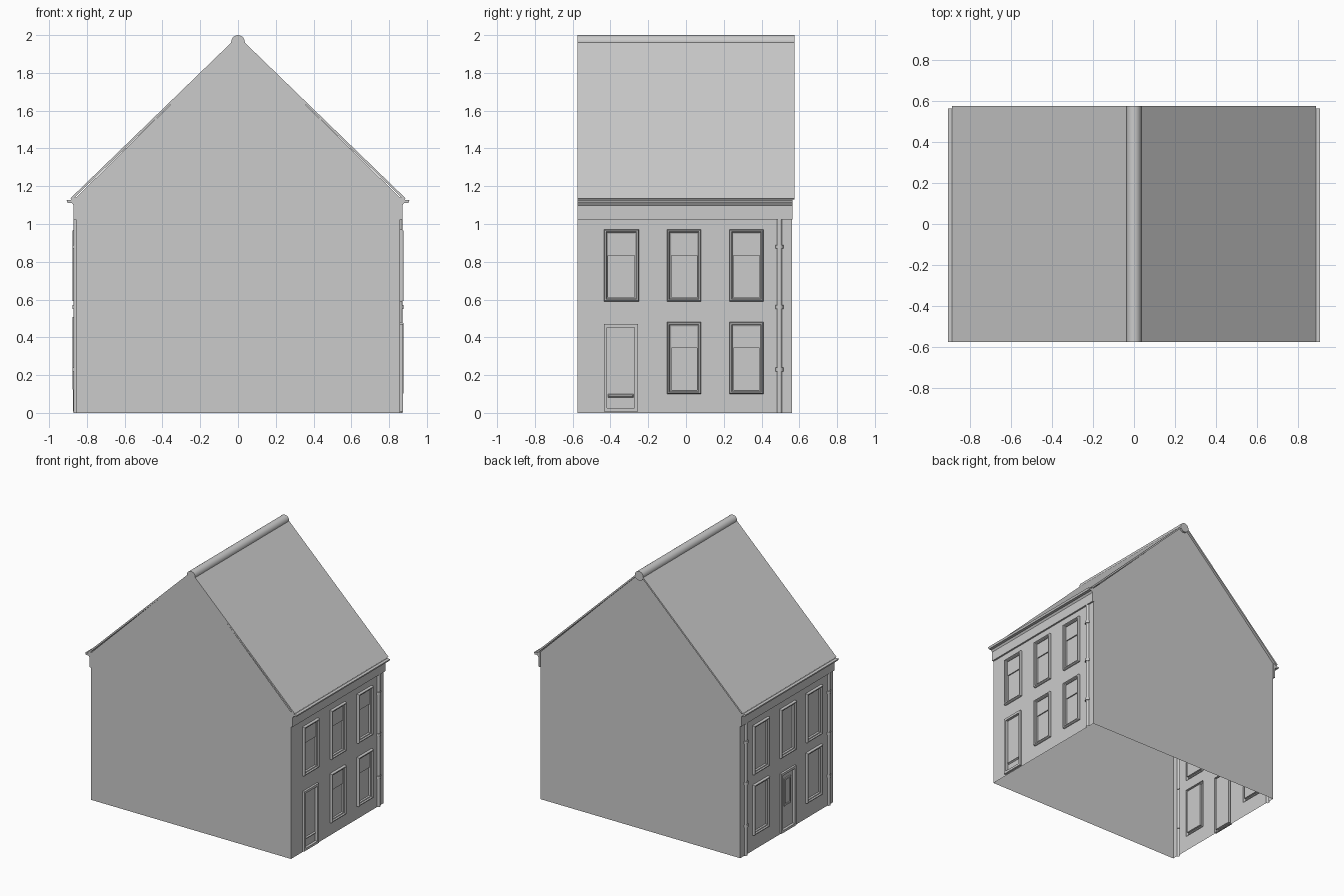
import bpy, bmesh, math

if "Cube" in bpy.data.objects:
    bpy.data.objects.remove(bpy.data.objects["Cube"])

GREY = (0.6, 0.6, 0.6, 1)
stone = bpy.data.materials.new("plain grey")
stone.use_nodes = True
stone.diffuse_color = GREY
stone.node_tree.nodes["Principled BSDF"].inputs["Base Color"].default_value = GREY

FRONT, BACK, WALL = -0.575, 0.56, 0.857
EAVE_Z, TOP_Z = 1.14, 1.995
SIDES = {"left": 1, "right": -1}


def finish(name, bm, smooth=False):
    bmesh.ops.remove_doubles(bm, verts=bm.verts, dist=1e-5)
    mesh = bpy.data.meshes.new(name)
    bm.to_mesh(mesh)
    bm.free()
    mesh.materials.append(stone)
    obj = bpy.data.objects.new(name, mesh)
    bpy.context.collection.objects.link(obj)
    if smooth:
        bpy.ops.object.select_all(action="DESELECT")
        obj.select_set(True)
        bpy.context.view_layer.objects.active = obj
        bpy.ops.object.shade_smooth_by_angle(angle=math.radians(40))


def quad(bm, side, pts):
    """Face from (depth, y, z) points, counter-clockwise seen from outside."""
    if side < 0:
        pts = pts[::-1]
    bm.faces.new([bm.verts.new((side * d, y, z)) for d, y, z in pts])


def corners(box, inset, depth):
    y0, y1, z0, z1 = box
    y0, y1, z0, z1 = y0 + inset, y1 - inset, z0 + inset, z1 - inset
    return [(depth, y0, z0), (depth, y1, z0), (depth, y1, z1), (depth, y0, z1)]


def rings(bm, side, box, steps):
    """Moulding made of nested rectangles, each step an (inset, depth)."""
    for (i0, d0), (i1, d1) in zip(steps, steps[1:]):
        a, b = corners(box, i0, WALL + d0), corners(box, i1, WALL + d1)
        for k in range(4):
            n = (k + 1) % 4
            quad(bm, side, [a[k], a[n], b[n], b[k]])


def prism(name, profile, y0, y1):
    """Closed (x, z) outline extruded along y."""
    bm = bmesh.new()
    face = bm.faces.new([bm.verts.new((x, y0, z)) for x, z in profile])
    new = bmesh.ops.extrude_face_region(bm, geom=[face])["geom"]
    bmesh.ops.translate(bm, vec=(0, y1 - y0, 0),
                        verts=[v for v in new if isinstance(v, bmesh.types.BMVert)])
    bmesh.ops.recalc_face_normals(bm, faces=bm.faces)
    finish(name, bm)


def facade(name, side, holes):
    """Wall sheet with rectangular openings."""
    ys = sorted({FRONT, BACK} | {v for h in holes for v in h[:2]})
    zs = sorted({0, EAVE_Z} | {v for h in holes for v in h[2:]})
    bm = bmesh.new()
    for y0, y1 in zip(ys, ys[1:]):
        for z0, z1 in zip(zs, zs[1:]):
            y, z = (y0 + y1) / 2, (z0 + z1) / 2
            if not any(h[0] < y < h[1] and h[2] < z < h[3] for h in holes):
                quad(bm, side, corners((y0, y1, z0, z1), 0, WALL))
    finish(name, bm)


def window(name, side, box, sash):
    bm = bmesh.new()
    inner, back = 0.022, -0.008
    rings(bm, side, box, [(0, 0), (0, 0.013), (0.004, 0.019), (0.011, 0.019),
                          (0.016, 0.01), (inner, 0.008), (inner, back)])
    y0, y1, z0, z1 = box
    if sash:
        # upper light stands forward of the lower one
        mid, ahead = z0 + 0.64 * (z1 - z0), back + 0.009
        ya, yb, za, zb = y0 + inner, y1 - inner, z0 + inner, z1 - inner
        quad(bm, side, corners((ya, yb, za, mid), 0, WALL + back))
        quad(bm, side, corners((ya, yb, mid, zb), 0, WALL + ahead))
        quad(bm, side, [(WALL + back, ya, mid), (WALL + back, yb, mid),
                        (WALL + ahead, yb, mid), (WALL + ahead, ya, mid)])
    else:
        quad(bm, side, corners(box, inner, WALL + back))
    finish(name, bm)


def door(name, side, box, panelled):
    bm = bmesh.new()
    rings(bm, side, box, [(0, 0), (0, 0.016), (0.018, 0.016), (0.018, -0.004)])
    quad(bm, side, corners(box, 0.018, WALL - 0.004))
    mid = (box[0] + box[1]) / 2
    if panelled:
        # raised surround of the small light
        panel = (mid - 0.042, mid + 0.042, 0.2, 0.41)
        rings(bm, side, panel, [(0, -0.004), (0, 0.005), (0.012, 0.005), (0.012, -0.002)])
        quad(bm, side, corners(panel, 0.012, WALL - 0.002))
    else:
        # sloping weather bar
        bar = (box[0] + 0.022, box[1] - 0.022, 0.082, 0.1)
        rings(bm, side, bar, [(0, -0.004), (0.006, 0.006)])
        quad(bm, side, corners(bar, 0.006, WALL + 0.006))
    finish(name, bm)


def drainpipe(name, side, y):
    """Half-round pipe with clamp rings."""
    levels = [(0.014, 0)]
    for z in (0.23, 0.56, 0.88):
        levels += [(0.014, z - 0.01), (0.02, z - 0.01), (0.02, z + 0.01), (0.014, z + 0.01)]
    levels.append((0.014, 1.025))
    n = 8

    def point(r, z, k):
        a = math.pi * k / n
        return (WALL + r * math.sin(a), y - r * math.cos(a), z)

    bm = bmesh.new()
    for (r0, z0), (r1, z1) in zip(levels, levels[1:]):
        for k in range(n):
            quad(bm, side, [point(r0, z0, k), point(r0, z0, k + 1),
                            point(r1, z1, k + 1), point(r1, z1, k)])
    finish(name, bm, smooth=True)


# Openings of each long facade: (y0, y1, z0, z1)
upper, lower = (0.59, 0.97), (0.10, 0.48)
columns = [(-0.435, -0.25), (-0.10, 0.08), (0.23, 0.41)]
back_columns = [(-0.43, -0.24), (-0.11, 0.08), (0.22, 0.41)]
layout = {
    "left": dict(windows=[c + upper for c in columns] + [c + lower for c in columns[1:]],
                 door=(-0.435, -0.255, 0.008, 0.47), pipes=[0.495]),
    "right": dict(windows=[c + upper for c in back_columns]
                  + [c + (0.12, 0.51) for c in back_columns[::2]],
                  door=(-0.105, 0.075, 0.008, 0.47), pipes=[-0.52, 0.495]),
}

for label, side in SIDES.items():
    plan = layout[label]
    gaps = [(y - 0.014, y + 0.014, 0, 1.025) for y in plan["pipes"]]
    facade(label + "_wall", side, plan["windows"] + [plan["door"]] + gaps)
    for i, box in enumerate(plan["windows"], 1):
        window(f"{label}_window_{i}", side, box, sash=side > 0)
    door(label + "_door", side, plan["door"], panelled=side < 0)
    for i, y in enumerate(plan["pipes"], 1):
        drainpipe(f"{label}_drainpipe_{i}", side, y)

    # Frieze board and eaves gutter
    trim = [(WALL, 1.025), (0.87, 1.025), (0.87, 1.098), (0.88, 1.112), (0.902, 1.112),
            (0.908, 1.127), (0.885, 1.127), (0.875, 1.14), (WALL, 1.14)]
    prism(label + "_eaves_trim", [(side * x, z) for x, z in trim], FRONT, 0.565)

    # Roof slope
    slab = [(0, TOP_Z), (0.888, 1.135), (0.876, 1.13), (0, TOP_Z - 0.016)]
    prism(label + "_roof", [(side * x, z) for x, z in slab], FRONT, 0.575)

# Gable end walls
for name, y, order in (("front_gable", FRONT, 1), ("back_gable", BACK, -1)):
    outline = [(-WALL, 0), (WALL, 0), (WALL, EAVE_Z), (0, TOP_Z - 0.012), (-WALL, EAVE_Z)]
    bm = bmesh.new()
    bm.faces.new([bm.verts.new((x, y, z)) for x, z in outline[::order]])
    finish(name, bm)

# Round ridge cap
r = 0.036
ridge = [(r * math.cos(math.tau * k / 24), 2 - r + r * math.sin(math.tau * k / 24))
         for k in range(24)]
prism("ridge_cap", ridge, FRONT, 0.575)
cap = bpy.data.objects["ridge_cap"]
bpy.ops.object.select_all(action="DESELECT")
cap.select_set(True)
bpy.context.view_layer.objects.active = cap
bpy.ops.object.shade_smooth_by_angle(angle=math.radians(40))
